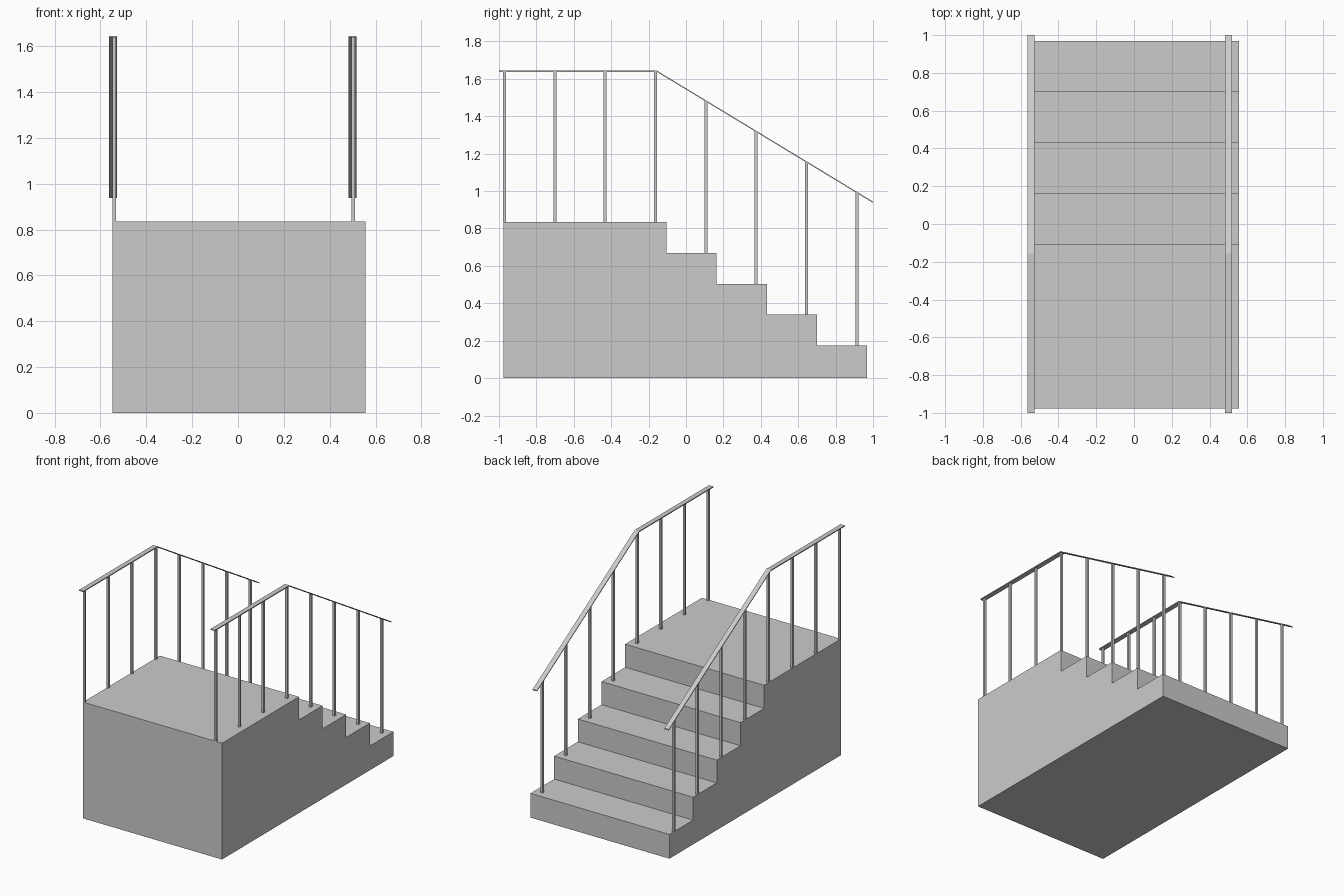
import bpy, bmesh

if "Cube" in bpy.data.objects:
    bpy.data.objects.remove(bpy.data.objects["Cube"])


def extrude_profile(name, pts, x0, x1):
    """Extrude a closed (y, z) profile along x from x0 to x1."""
    bm = bmesh.new()
    face = bm.faces.new([bm.verts.new((x0, y, z)) for y, z in pts])
    ret = bmesh.ops.extrude_face_region(bm, geom=[face])
    verts = [v for v in ret["geom"] if isinstance(v, bmesh.types.BMVert)]
    bmesh.ops.translate(bm, verts=verts, vec=(x1 - x0, 0, 0))
    bmesh.ops.recalc_face_normals(bm, faces=bm.faces)
    mesh = bpy.data.meshes.new(name)
    bm.to_mesh(mesh)
    bm.free()
    obj = bpy.data.objects.new(name, mesh)
    bpy.context.collection.objects.link(obj)
    return obj


BACK, FRONT = -0.977, 0.969      # stair block ends
STEPS, TREAD = 5, 0.2685
RISE = 0.166
TOP = 0.835
BEND, RAIL_Z, SLOPE = -0.157, 1.645, 0.606
THICK = 0.007                    # handrail thickness


def rail_z(y):
    return RAIL_Z - SLOPE * max(0, y - BEND)


def step_z(i):
    return TOP - RISE * (STEPS - 1 - i) + 0.003 * (i == 0) + 0.002 * (i == 1)


# Stair block with landing
profile = [(BACK, 0), (FRONT, 0)]
for i in range(STEPS):
    y = FRONT - i * TREAD
    y_next = FRONT - (i + 1) * TREAD if i < STEPS - 1 else BACK
    profile += [(y, step_z(i)), (y_next, step_z(i))]
extrude_profile("stair_block", profile, -0.547, 0.557)

# Handrails and their posts
PW = 0.008
for side, rail_x, post_x in (("left", -0.5455, -0.5405), ("right", 0.5005, 0.503)):
    line = [(-1.0, RAIL_Z), (BEND, RAIL_Z), (1.0, rail_z(1.0))]
    rail = line + [(y, z - THICK) for y, z in reversed(line)]
    extrude_profile(side + "_handrail", rail, rail_x - 0.0175, rail_x + 0.0175)
    for k in range(8):
        y = -0.97 + k * 0.269
        base = step_z(4) if k < 4 else step_z(7 - k)
        a, b = y - PW, y + PW
        post = [(a, base), (b, base), (b, rail_z(b) - THICK / 2), (a, rail_z(a) - THICK / 2)]
        extrude_profile(f"{side}_post_{k + 1}", post, post_x - PW, post_x + PW)
